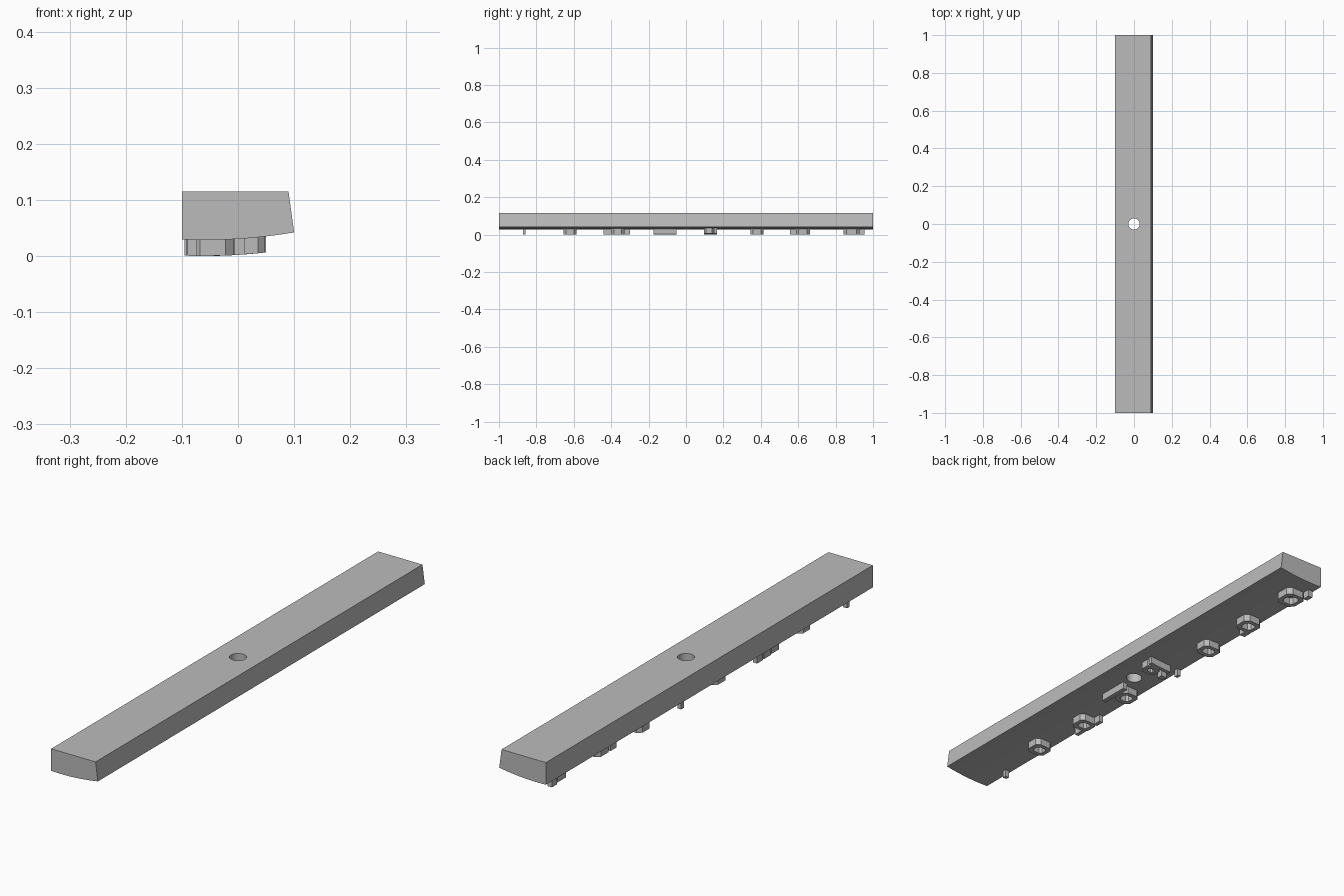
import bpy, bmesh, math

cube = bpy.data.objects.get("Cube")
if cube:
    bpy.data.objects.remove(cube, do_unlink=True)

DEPTH = 0.0285  # how far the pads stand out below the bar

grey = bpy.data.materials.new("plain_grey")
grey.use_nodes = True
grey.diffuse_color = (0.5, 0.5, 0.5, 1)
grey.node_tree.nodes["Principled BSDF"].inputs["Base Color"].default_value = (0.5, 0.5, 0.5, 1)


def under(x):
    """Height of the curved underside at x."""
    return DEPTH + 0.53 * (x + 0.06) ** 2


def steps(a, b, n):
    return [a + (b - a) * i / n for i in range(n + 1)]


def finish(name, bm):
    bmesh.ops.recalc_face_normals(bm, faces=bm.faces[:])
    mesh = bpy.data.meshes.new(name)
    bm.to_mesh(mesh)
    bm.free()
    mesh.materials.append(grey)
    obj = bpy.data.objects.new(name, mesh)
    bpy.context.collection.objects.link(obj)
    return obj


def prism(name, profile, y0, y1):
    """Extrude an x-z profile along y."""
    bm = bmesh.new()
    front, back = ([bm.verts.new((x, y, z)) for x, z in profile] for y in (y0, y1))
    n = len(profile)
    bm.faces.new(front)
    bm.faces.new(back)
    for i in range(n):
        j = (i + 1) % n
        bm.faces.new((front[i], front[j], back[j], back[i]))
    return finish(name, bm)


def tab(name, x0, x1, y0, y1):
    """Solid raised block following the curved underside."""
    xs = steps(x0, x1, 4)
    low = [(x, under(x) - DEPTH) for x in xs]
    high = [(x, under(x) + 0.002) for x in reversed(xs)]
    return prism(name, low + high, y0, y1)


def frame(name, cx, cy, hx, hy, wall=0.017):
    """Raised ring with clipped corners, following the curved underside."""
    bm = bmesh.new()

    def loop(hx, hy, drop):
        verts = []
        c = 0.6
        for u, v in ((1, -c), (1, c), (c, 1), (-c, 1), (-1, c), (-1, -c), (-c, -1), (c, -1)):
            x = cx + u * hx
            verts.append(bm.verts.new((x, cy + v * hy, under(x) - drop)))
        return verts

    ix, iy = hx - wall, hy - wall
    loops = [loop(hx, hy, -0.002), loop(hx, hy, DEPTH), loop(ix, iy, DEPTH), loop(ix, iy, -0.002)]
    for k in range(4):
        a, b = loops[k], loops[(k + 1) % 4]
        for i in range(8):
            j = (i + 1) % 8
            bm.faces.new((a[i], a[j], b[j], b[i]))
    return finish(name, bm)


# Long bar: flat top, one sloped side, curved underside
arc = [(x, under(x)) for x in steps(-0.1, 0.1, 12)]
bar = prism("bar", arc + [(0.09, 0.115), (-0.1, 0.115)], -1, 1)

# Round hole through the middle
bpy.ops.mesh.primitive_cylinder_add(vertices=32, radius=0.03, depth=0.4, location=(0, 0, 0.07))
cutter = bpy.context.object
cutter.name = "hole_cutter"
cutter.hide_render = True
cutter.data.materials.append(grey)
cut = bar.modifiers.new("hole", "BOOLEAN")
cut.operation = "DIFFERENCE"
cut.solver = "EXACT"
cut.object = cutter
bpy.ops.object.select_all(action="DESELECT")
bar.select_set(True)
bpy.context.view_layer.objects.active = bar
bpy.ops.object.modifier_apply(modifier=cut.name)
bpy.data.objects.remove(cutter, do_unlink=True)
bpy.ops.object.shade_smooth_by_angle(angle=math.radians(30))

# Raised frames: centre x, centre y, half width, half length
frames = [
    (-0.045, -0.62, 0.038, 0.035), (-0.055, -0.365, 0.038, 0.035),
    (-0.045, -0.1, 0.038, 0.037), (0.018, 0.122, 0.03, 0.027),
    (-0.055, 0.38, 0.04, 0.035), (-0.05, 0.625, 0.04, 0.038),
    (-0.045, 0.885, 0.042, 0.043),
]
for i, f in enumerate(frames):
    frame(f"raised_frame_{i + 1}", *f)

# Small solid tabs beside the frames: x range, y range
tabs = [
    (-0.09, -0.073, -0.872, -0.857), (-0.095, -0.078, -0.335, -0.3),
    (-0.09, -0.073, -0.44, -0.395), (-0.006, 0.012, -0.175, -0.05),
    (-0.045, 0.05, 0.149, 0.165), (-0.095, -0.08, 0.148, 0.165),
    (-0.06, -0.035, 0.098, 0.122), (-0.09, -0.065, 0.555, 0.59),
    (-0.095, -0.075, 0.925, 0.955),
]
for i, t in enumerate(tabs):
    tab(f"raised_tab_{i + 1}", *t)
